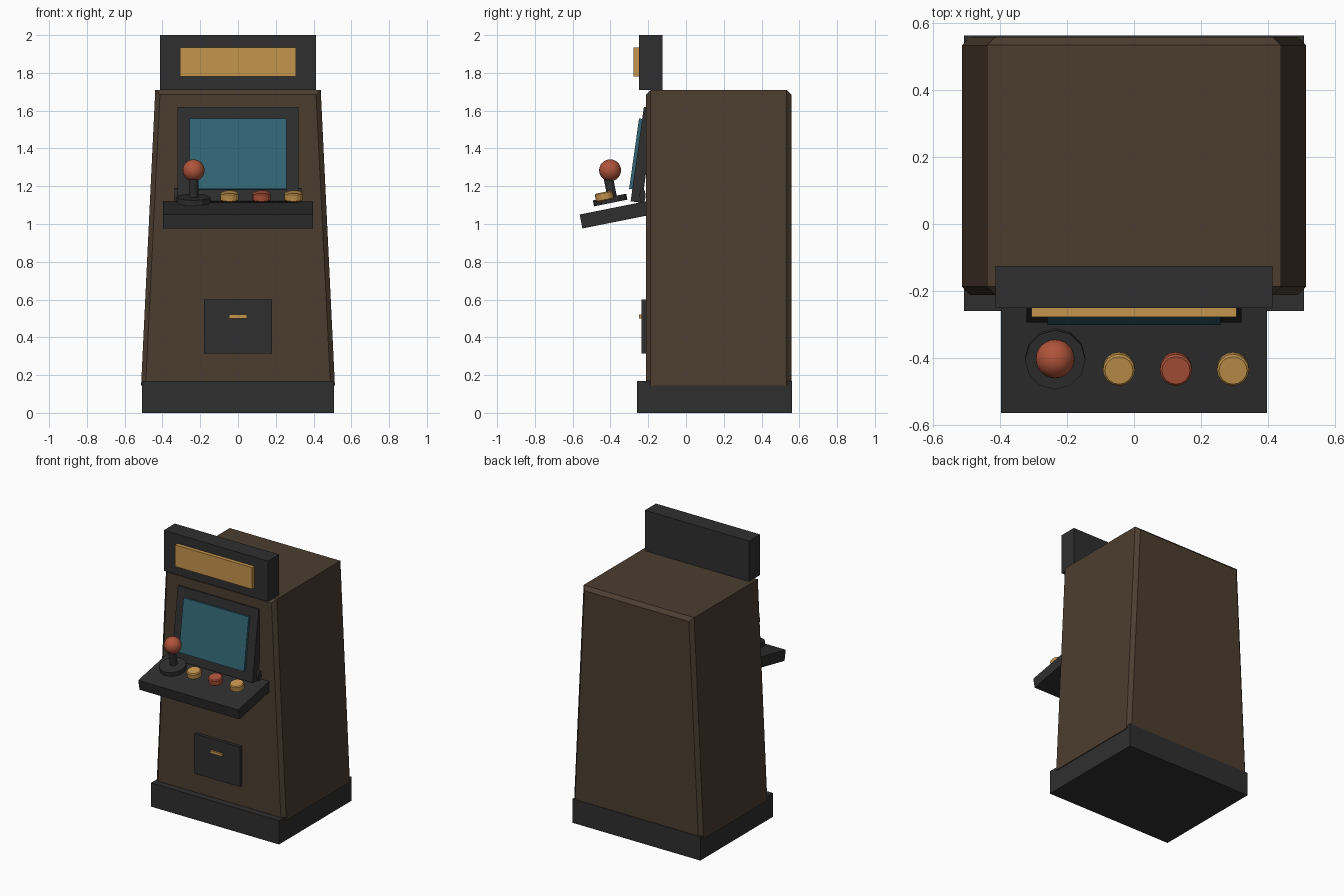
import bpy, bmesh, math
from mathutils import Matrix, Vector

if "Cube" in bpy.data.objects:
    bpy.data.objects.remove(bpy.data.objects["Cube"])


def material(name, rgb):
    m = bpy.data.materials.new(name)
    m.diffuse_color = (*rgb, 1)
    m.use_nodes = True
    m.node_tree.nodes["Principled BSDF"].inputs["Base Color"].default_value = m.diffuse_color
    return m


BROWN = material("brown_wood", (0.072, 0.047, 0.029))
DARK = material("charcoal", (0.028, 0.028, 0.028))
GOLD = material("amber", (0.56, 0.30, 0.075))
TEAL = material("teal_glass", (0.033, 0.133, 0.178))
RED = material("brick_red", (0.43, 0.088, 0.042))


def finish(bm, name, mat, matrix=Matrix()):
    bm.transform(matrix)
    bmesh.ops.recalc_face_normals(bm, faces=bm.faces)
    me = bpy.data.meshes.new(name)
    bm.to_mesh(me)
    bm.free()
    me.materials.append(mat)
    ob = bpy.data.objects.new(name, me)
    bpy.context.collection.objects.link(ob)
    return ob


def box(name, mat, x, y, z, matrix=Matrix()):
    """Box from (min, max) pairs, then moved by matrix."""
    bm = bmesh.new()
    bmesh.ops.create_cube(bm, size=1)
    size = [b - a for a, b in (x, y, z)]
    mid = Vector([(a + b) / 2 for a, b in (x, y, z)])
    bm.transform(Matrix.Translation(mid) @ Matrix.Diagonal((*size, 1)))
    return finish(bm, name, mat, matrix)


def cylinder(name, mat, r, h, matrix, sides=16, bevel=0):
    bm = bmesh.new()
    bmesh.ops.create_cone(bm, cap_ends=True, segments=sides,
                          radius1=r, radius2=r, depth=h)
    if bevel:
        rims = [e for e in bm.edges if abs(e.verts[0].co.z - e.verts[1].co.z) < 1e-5]
        bmesh.ops.bevel(bm, geom=rims, offset=bevel, segments=1, affect='EDGES')
    return finish(bm, name, mat, matrix)


def tilted(x, y, z, degrees):
    return Matrix.Translation((x, y, z)) @ Matrix.Rotation(math.radians(degrees), 4, 'X')


# Cabinet: tapered outline extruded front to back, chamfered at both ends
def cabinet():
    c = 0.025
    bm = bmesh.new()
    rings = []
    for y, k in ((-0.212, c), (-0.212 + c, 0), (0.558 - c, 0), (0.558, c)):
        lo, hi = 0.513 - k, 0.438 - k
        pts = ((-lo, 0.145 + k), (lo, 0.145 + k), (hi, 1.71 - k), (-hi, 1.71 - k))
        rings.append([bm.verts.new((px, y, pz)) for px, pz in pts])
    for a, b in zip(rings, rings[1:]):
        for i in range(4):
            j = (i + 1) % 4
            bm.faces.new((a[i], a[j], b[j], b[i]))
    bm.faces.new(rings[0])
    bm.faces.new(rings[-1])
    finish(bm, "cabinet", BROWN)


cabinet()
box("plinth", DARK, (-0.507, 0.507), (-0.26, 0.562), (0, 0.17))

# Lit sign on top
box("sign_box", DARK, (-0.413, 0.413), (-0.25, -0.125), (1.71, 2.0))
box("sign_panel", GOLD, (-0.306, 0.306), (-0.277, -0.245), (1.78, 1.935))

# Screen and its frame, leaning back; local -y is the front
lean = tilted(0, -0.258, 1.37, -8)
box("screen_frame", DARK, (-0.32, 0.32), (0, 0.06), (-0.252, 0.252), lean)
box("screen", TEAL, (-0.258, 0.258), (-0.017, 0.01), (-0.188, 0.188), lean)
cylinder("screen_hinge", DARK, 1, 0.67,
         Matrix.Translation((0, -0.23, 1.15)) @ Matrix.Diagonal((1, 0.016, 0.038, 1))
         @ Matrix.Rotation(math.pi / 2, 4, 'Y'), 12)

# Sloping control shelf, placed from its front top edge
SLOPE = 11.3
box("control_shelf", DARK, (-0.396, 0.396), (0, 0.385), (-0.075, 0),
    tilted(0, -0.563, 1.05, SLOPE))

# Joystick
JX, JY = -0.235, -0.402
cylinder("joystick_base", DARK, 0.09, 0.032, tilted(JX, JY, 1.127, SLOPE), 12)
cylinder("joystick_stem", DARK, 0.025, 0.15, tilted(JX, JY, 1.198, SLOPE), 12)
bm = bmesh.new()
bmesh.ops.create_uvsphere(bm, u_segments=24, v_segments=14, radius=0.058)
ball = finish(bm, "joystick_ball", RED, tilted(JX, JY, 1.284, SLOPE))
for p in ball.data.polygons:
    p.use_smooth = True

# Push buttons
for i, mat in enumerate((GOLD, RED, GOLD)):
    cylinder(f"button_{i + 1}", mat, 0.048, 0.046,
             tilted(-0.045 + 0.17 * i, -0.432, 1.146, SLOPE), 16, 0.006)

# Coin door
box("coin_door", DARK, (-0.179, 0.179), (-0.235, -0.20), (0.315, 0.6))
box("coin_slot", GOLD, (-0.047, 0.047), (-0.248, -0.23), (0.501, 0.52))
